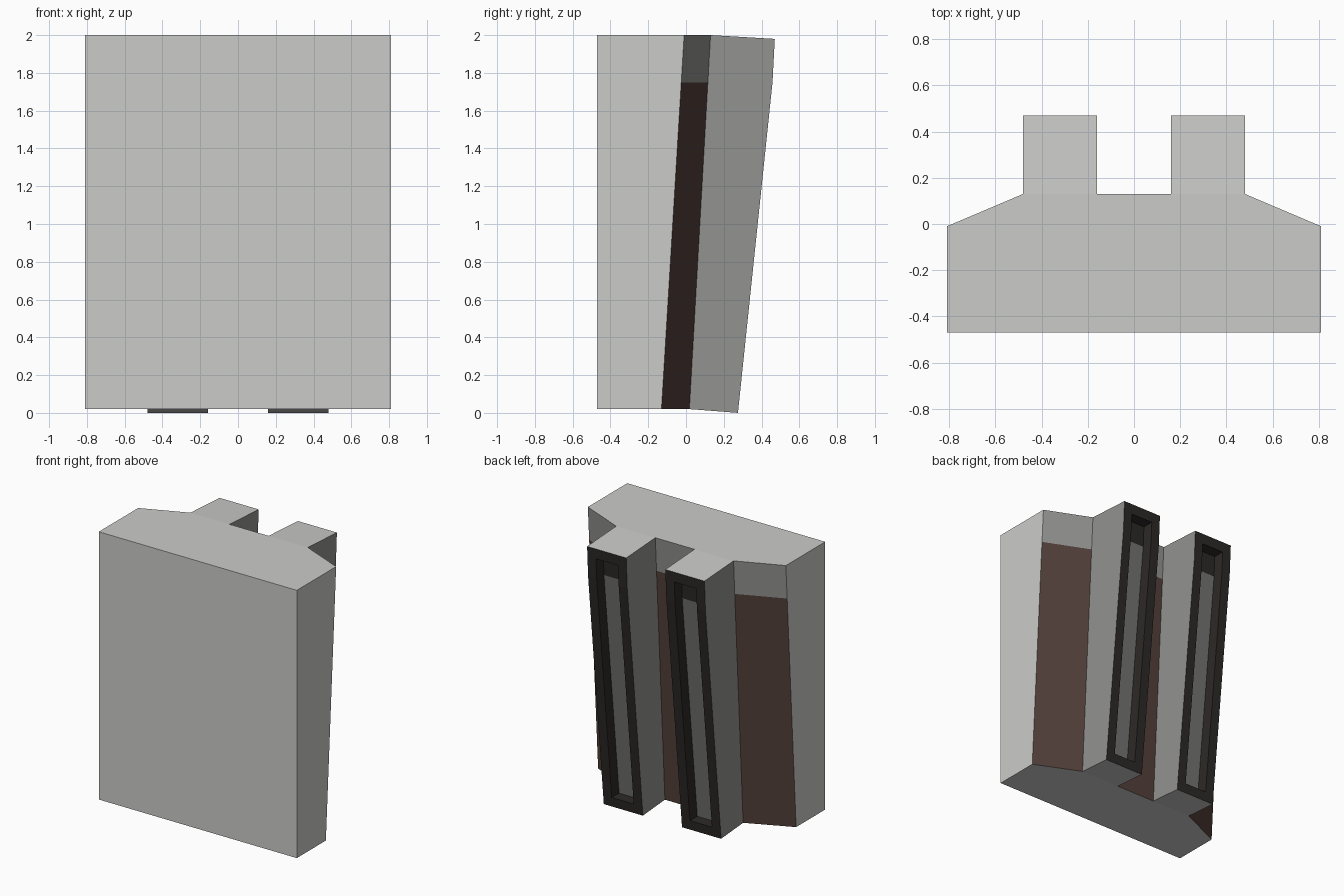
import bpy, bmesh

if "Cube" in bpy.data.objects:
    bpy.data.objects.remove(bpy.data.objects["Cube"])

def material(name, rgb):
    m = bpy.data.materials.new(name)
    m.diffuse_color = (*rgb, 1)
    m.use_nodes = True
    m.node_tree.nodes["Principled BSDF"].inputs["Base Color"].default_value = m.diffuse_color
    return m

MATS = [material("light_grey", (0.60, 0.60, 0.59)),
        material("mid_grey", (0.29, 0.29, 0.28)),
        material("rust_brown", (0.088, 0.052, 0.043)),
        material("dark_frame", (0.026, 0.022, 0.020)),
        material("panel_grey", (0.17, 0.17, 0.165))]
LIGHT, MID, BROWN, DARK, PANEL = range(5)
SPLIT = 1.75     # height where the lower colouring ends
DEPTH = 0.085    # recess depth in the ribs
RIM = 0.07       # rim width around the recess

def loft(name, rings, rule):
    """Skin closed rings of points, cap both ends, colour faces by rule."""
    bm = bmesh.new()
    rows = [[bm.verts.new(p) for p in ring] for ring in rings]
    n = len(rows[0])
    for a, b in zip(rows, rows[1:]):
        for i in range(n):
            j = (i + 1) % n
            bm.faces.new((a[i], a[j], b[j], b[i]))
    bm.faces.new(rows[0])
    bm.faces.new(rows[-1])
    bmesh.ops.recalc_face_normals(bm, faces=bm.faces)
    bm.normal_update()
    for f in bm.faces:
        f.material_index = rule(f.calc_center_median(), f.normal)
    me = bpy.data.meshes.new(name)
    bm.to_mesh(me)
    bm.free()
    for m in MATS:
        me.materials.append(m)
    ob = bpy.data.objects.new(name, me)
    bpy.context.collection.objects.link(ob)
    return ob

def prism(name, x0, x1, profile, rule):
    return loft(name, [[(x, y, z) for y, z in profile] for x in (x0, x1)], rule)

# Main block: flat front, leaning chamfered back
def outline(z):
    t = (z - 0.02) / 1.98
    side, mid = -0.13 + 0.12 * t, 0.018 + 0.112 * t
    return [(-0.81, -0.47, z), (0.81, -0.47, z), (0.81, side, z),
            (0.48, mid, z), (-0.48, mid, z), (-0.81, side, z)]

def block_rule(c, n):
    if n.y > 0.5:
        return BROWN if c.z < SPLIT else MID
    return LIGHT

loft("main_block", [outline(z) for z in (0.02, SPLIT, 2.0)], block_rule)

# Rib back edge: slightly bent at the split height
def edge(z):
    if z < SPLIT:
        return 0.275 + 0.183 * z / SPLIT
    return 0.458 + 0.012 * (z - SPLIT) / 0.23

def core_rule(c, n):
    if abs(n.x) > 0.9:
        return MID
    if n.y > 0.5:
        return PANEL if c.z < SPLIT else DARK
    return LIGHT

def rim_rule(x_out):
    def rule(c, n):
        if abs(n.x) > 0.9 and abs(c.x - x_out) < 0.001:
            return MID
        return LIGHT if abs(n.z) > 0.7 else DARK
    return rule

def bar_rule(c, n):
    return LIGHT if abs(n.z) > 0.7 and (c.z > 1.95 or c.z < 0.03) else DARK

TOP_IN, BOT_IN = (0.385, 1.985), (0.19, 0.007)
TOP_OUT, BOT_OUT = (0.47, 1.98), (0.275, 0.0)
bend_in, bend_out = (edge(SPLIT) - DEPTH, SPLIT), (edge(SPLIT), SPLIT)

for tag, x0 in (("left", -0.48), ("right", 0.16)):
    x1 = x0 + 0.32
    # Rib core, with the recessed panel as its back face
    prism(tag + "_rib", x0, x1,
          [(0.018, 0.02), (0.13, 2.0), TOP_IN, bend_in, BOT_IN], core_rule)
    # Raised dark rim around the recess
    side = [BOT_IN, bend_in, TOP_IN, TOP_OUT, bend_out, BOT_OUT]
    prism(tag + "_rim_side_a", x0, x0 + RIM, side, rim_rule(x0))
    prism(tag + "_rim_side_b", x1 - RIM, x1, side, rim_rule(x1))
    zt, zb = 1.905, 0.07
    prism(tag + "_rim_top", x0 + RIM, x1 - RIM,
          [(edge(zt) - DEPTH, zt), TOP_IN, TOP_OUT, (edge(zt), zt)], bar_rule)
    prism(tag + "_rim_bottom", x0 + RIM, x1 - RIM,
          [BOT_IN, (edge(zb) - DEPTH, zb), (edge(zb), zb), BOT_OUT], bar_rule)
